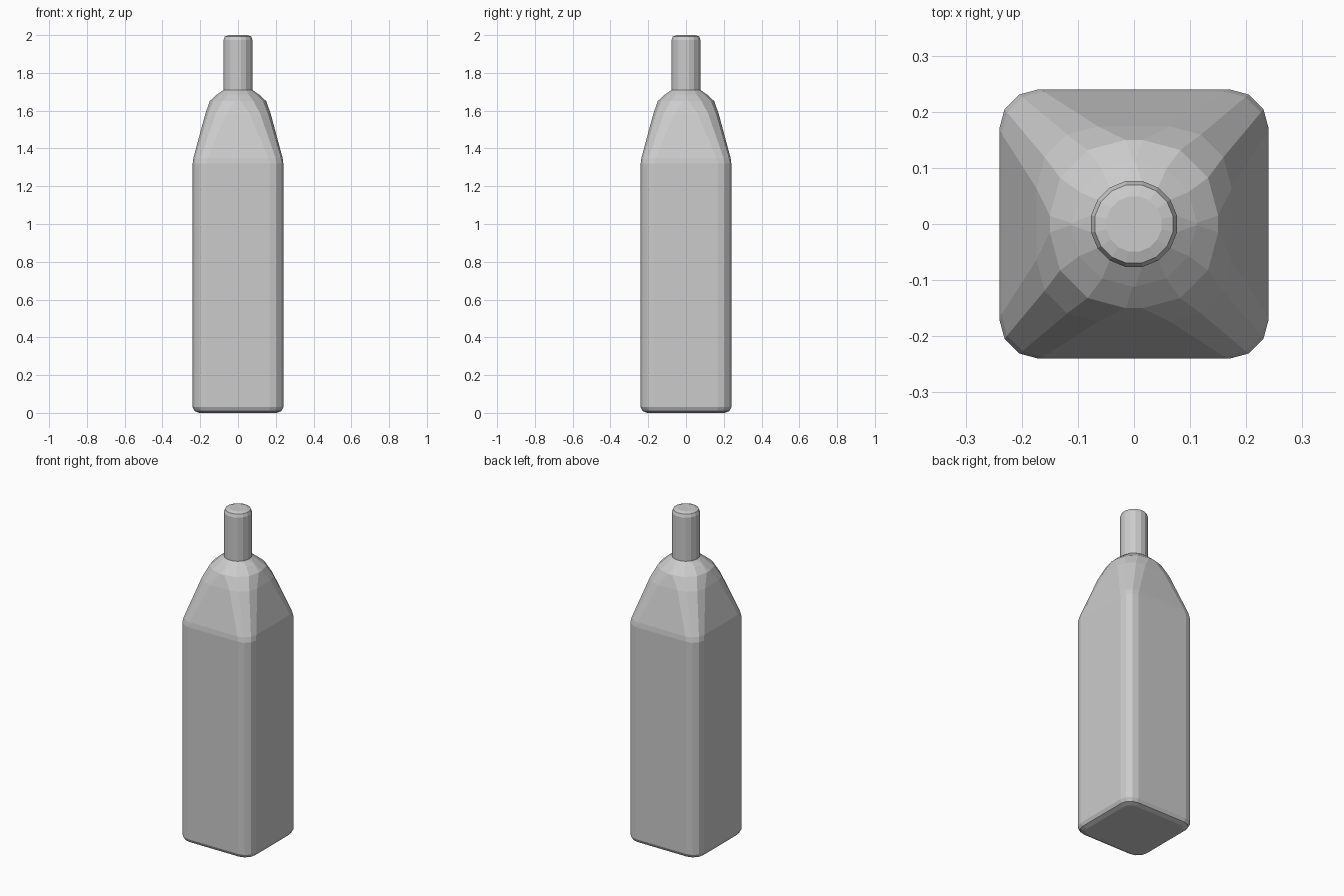
import bpy, bmesh, math

if "Cube" in bpy.data.objects:
    bpy.data.objects.remove(bpy.data.objects["Cube"])


def ring(w, r, steps):
    """Rounded square outline: half width w, corner radius r."""
    pts = []
    for corner in range(4):
        mid = math.pi / 4 + corner * math.pi / 2
        cx = math.copysign(w - r, math.cos(mid))
        cy = math.copysign(w - r, math.sin(mid))
        for i in range(steps):
            # spread points over the corner arc without doubling on circles
            t = (i + 0.5) / steps if r >= w else i / (steps - 1)
            a = (corner + t) * math.pi / 2
            pts.append((cx + r * math.cos(a), cy + r * math.sin(a)))
    return pts


def loft(name, sections, steps=4):
    """Skin closed rings given as (z, half width, corner radius)."""
    bm = bmesh.new()
    rings = [[bm.verts.new((x, y, z)) for x, y in ring(w, r, steps)]
             for z, w, r in sections]
    n = len(rings[0])
    for low, high in zip(rings, rings[1:]):
        for i in range(n):
            j = (i + 1) % n
            bm.faces.new((low[i], low[j], high[j], high[i]))
    bm.faces.new(rings[0][::-1])
    bm.faces.new(rings[-1])
    bmesh.ops.recalc_face_normals(bm, faces=bm.faces)
    mesh = bpy.data.meshes.new(name)
    bm.to_mesh(mesh)
    bm.free()
    obj = bpy.data.objects.new(name, mesh)
    bpy.context.collection.objects.link(obj)
    return obj


# Square bottle with chamfered base and shoulders that turn round
loft("bottle_body", [
    (0.0, 0.205, 0.05),
    (0.01, 0.23, 0.065),
    (0.03, 0.24, 0.07),
    (1.32, 0.24, 0.07),
    (1.35, 0.236, 0.075),
    (1.58, 0.174, 0.11),
    (1.65, 0.15, 0.135),
    (1.685, 0.112, 0.11),
    (1.71, 0.077, 0.077),
])

# Round neck with a softened, closed top
loft("bottle_neck", [
    (1.70, 0.078, 0.078),
    (1.975, 0.078, 0.078),
    (1.993, 0.071, 0.071),
    (2.0, 0.05, 0.05),
])
